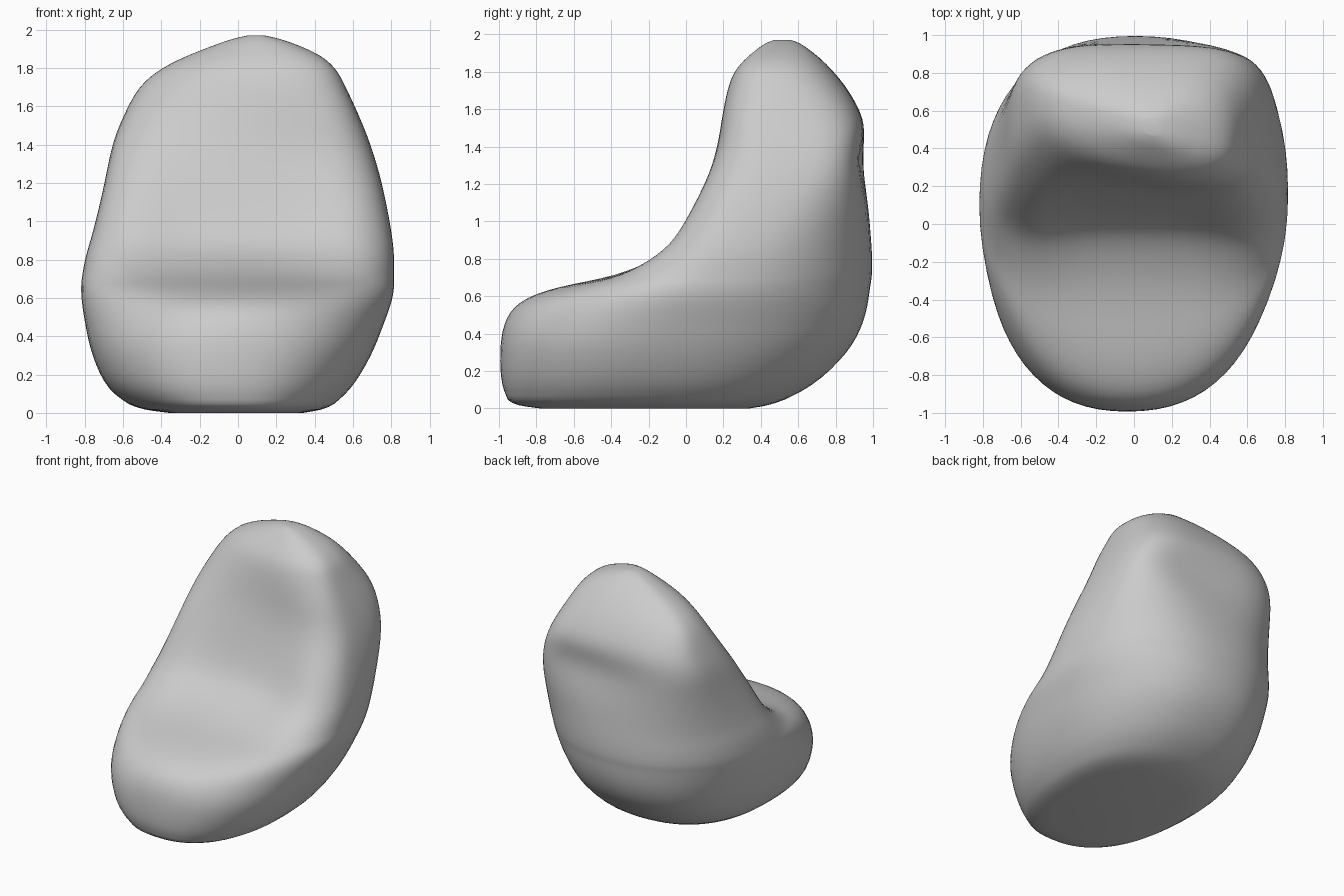
import bpy, bmesh
from math import sin, cos, pi, exp

if "Cube" in bpy.data.objects:
    bpy.data.objects.remove(bpy.data.objects["Cube"])

# Horizontal slices: z, left x, right x, front y, back y, y of widest point, seat dent
SLICES = [
    (0.00, -0.36, 0.34, -0.78, 0.34, -0.18, 0),
    (0.03, -0.53, 0.47, -0.93, 0.48, -0.15, 0),
    (0.12, -0.68, 0.59, -0.99, 0.68, -0.12, 0),
    (0.30, -0.765, 0.70, -1.00, 0.87, -0.07, 0),
    (0.45, -0.80, 0.76, -0.98, 0.95, -0.02, 0),
    (0.57, -0.82, 0.805, -0.92, 0.98, 0.03, 0.02),
    (0.65, -0.825, 0.82, -0.78, 0.99, 0.08, 0.09),
    (0.71, -0.82, 0.82, -0.58, 1.00, 0.13, 0.20),
    (0.82, -0.80, 0.82, -0.32, 1.00, 0.19, 0.19),
    (0.95, -0.76, 0.805, -0.15, 0.99, 0.26, 0.16),
    (1.20, -0.70, 0.755, 0.01, 0.97, 0.40, 0.10),
    (1.40, -0.66, 0.695, 0.11, 0.965, 0.50, 0.06),
    (1.55, -0.60, 0.635, 0.16, 0.95, 0.52, 0.04),
    (1.70, -0.52, 0.565, 0.21, 0.87, 0.53, 0.02),
    (1.80, -0.40, 0.51, 0.27, 0.79, 0.52, 0),
    (1.88, -0.23, 0.41, 0.34, 0.71, 0.52, 0),
    (1.945, -0.05, 0.24, 0.42, 0.62, 0.52, 0),
    (1.97, 0.05, 0.14, 0.47, 0.56, 0.515, 0),
]
SEGMENTS, STEPS = 72, 4


def blend(a, b, x):
    t = min(1, max(0, (x - a) / (b - a)))
    return t * t * (3 - 2 * t)


def catmull(p0, p1, p2, p3, t):
    return [0.5 * (2 * b + (c - a) * t + (2 * a - 5 * b + 4 * c - d) * t * t
                   + (3 * b - a - 3 * c + d) * t ** 3)
            for a, b, c, d in zip(p0, p1, p2, p3)]


def power(v, n):
    return (1 if v >= 0 else -1) * abs(v) ** (2 / n)


def ring(z, xl, xr, yf, yb, ym, dent):
    # squarer base and backrest, rounder seat edge
    front_n = (2.35 - 0.4 * blend(0.3, 0.65, z) + 0.8 * blend(0.65, 1.15, z)
               - 0.5 * blend(1.4, 1.9, z))
    corner = exp(-((z - 1.4) / 0.35) ** 2)
    cx, rx = (xl + xr) / 2, (xr - xl) / 2
    pts = []
    for i in range(SEGMENTS):
        a = 2 * pi * i / SEGMENTS
        c, s = cos(a), sin(a)
        back_n = 2.3 + corner * (0.7 + 1.2 * blend(-0.3, 0.3, c))
        n = front_n if s < 0 else back_n
        x = cx + rx * power(c, n)
        y = ym + (yb - ym if s > 0 else ym - yf) * power(s, n)
        # hollow between the side wings, and a soft fold across the back
        if s < 0:
            y += dent * exp(-(x / 0.52) ** 4) * abs(s) ** 0.5
        else:
            y -= 0.045 * s * exp(-((z - 1.32) / 0.11) ** 2) * exp(-((x - 0.25) / 0.4) ** 2)
        # the headrest turns slightly toward its right corner
        y -= 0.2 * (x - 0.1) * blend(1.2, 1.85, z) * (1 if s < 0 else 1 - s)
        pts.append((x, y, z))
    return pts


# Interpolate the slices and skin them into one soft body
levels = []
for i in range(len(SLICES) - 1):
    p = [SLICES[min(max(i + k, 0), len(SLICES) - 1)] for k in (-1, 0, 1, 2)]
    levels += [catmull(*p, j / STEPS) for j in range(STEPS)]
levels.append(SLICES[-1])

bm = bmesh.new()
rings = [[bm.verts.new(p) for p in ring(*lv)] for lv in levels]
for lo, hi in zip(rings, rings[1:]):
    for i in range(SEGMENTS):
        j = (i + 1) % SEGMENTS
        bm.faces.new((lo[i], lo[j], hi[j], hi[i]))
bm.faces.new(rings[0][::-1])
bm.faces.new(rings[-1])

# Relax the surface a little like a filled fabric bag
inner = [v for r in rings[6:-6] for v in r]
for _ in range(8):
    bmesh.ops.smooth_vert(bm, verts=inner, factor=0.5,
                          use_axis_x=True, use_axis_y=True, use_axis_z=True)
for f in bm.faces:
    f.smooth = True
bmesh.ops.recalc_face_normals(bm, faces=bm.faces)

mesh = bpy.data.meshes.new("beanbag_chair")
bm.to_mesh(mesh)
bm.free()
chair = bpy.data.objects.new("beanbag_chair", mesh)
bpy.context.collection.objects.link(chair)
